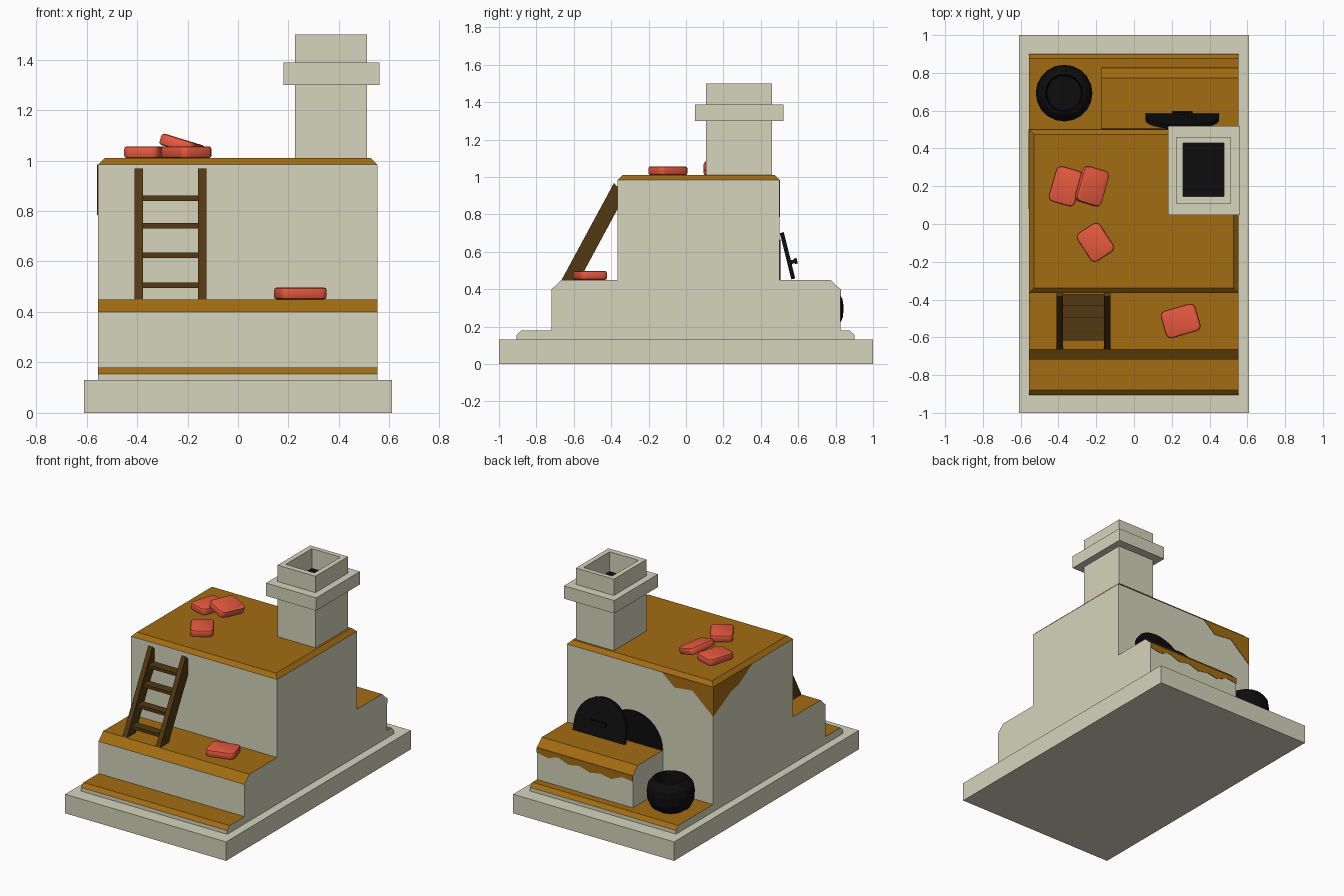
import bpy, bmesh, math
from mathutils import Vector, Matrix

if "Cube" in bpy.data.objects:
    bpy.data.objects.remove(bpy.data.objects["Cube"])


def mat(name, col):
    m = bpy.data.materials.new(name)
    m.diffuse_color = (*col, 1)
    m.use_nodes = True
    m.node_tree.nodes["Principled BSDF"].inputs["Base Color"].default_value = m.diffuse_color
    return m


PLASTER = mat("plaster", (0.66, 0.66, 0.51))
BROWN = mat("clay_brown", (0.36, 0.15, 0.006))
WOOD = mat("dark_wood", (0.085, 0.04, 0.006))
BLACK = mat("soot_black", (0.004, 0.004, 0.004))
RED = mat("red_cloth", (0.8, 0.1, 0.05))
X0, X1 = -0.555, 0.552


def finish(name, bm, *mats):
    bmesh.ops.recalc_face_normals(bm, faces=bm.faces[:])
    me = bpy.data.meshes.new(name)
    bm.to_mesh(me)
    bm.free()
    for m in mats:
        me.materials.append(m)
    ob = bpy.data.objects.new(name, me)
    bpy.context.collection.objects.link(ob)
    return ob


def prism_bm(pts, offset):
    bm = bmesh.new()
    f = bm.faces.new([bm.verts.new(p) for p in pts])
    ext = bmesh.ops.extrude_face_region(bm, geom=[f])
    verts = [g for g in ext["geom"] if isinstance(g, bmesh.types.BMVert)]
    bmesh.ops.translate(bm, verts=verts, vec=Vector(offset))
    if len(f.verts) and not any(len(e.link_faces) == 1 for e in f.edges):
        pass
    else:
        bm.faces.new(list(f.verts)) if not f.is_valid else None
    bmesh.ops.recalc_face_normals(bm, faces=bm.faces[:])
    return bm


def prism(name, pts, offset, m):
    return finish(name, prism_bm(pts, offset), m)


def box(name, x, y, z, m):
    return prism(name, [(x[0], y[0], z[0]), (x[1], y[0], z[0]), (x[1], y[1], z[0]), (x[0], y[1], z[0])],
                 (0, 0, z[1] - z[0]), m)


def two_tone(name, bm):
    # plaster walls, brown on everything facing upward
    bm.normal_update()
    for f in bm.faces:
        f.material_index = 1 if f.normal.z > 0.3 else 0
    return finish(name, bm, PLASTER, BROWN)


def arch(r, straight, n=16):
    pts = [(r, 0)] if straight else []
    pts += [(r * math.cos(math.pi * i / n), straight + r * math.sin(math.pi * i / n)) for i in range(n + 1)]
    return pts + ([(-r, 0)] if straight else [])


# plinth
box("plinth", (-0.61, 0.61), (-1, 1), (0, 0.13), PLASTER)

# stepped oven body, chamfered around the top
profile = [(-0.905, 0.13), (-0.905, 0.155), (-0.88, 0.18), (-0.718, 0.18), (-0.718, 0.40), (-0.665, 0.45),
           (-0.365, 0.45), (-0.365, 1.01), (0.5, 1.01), (0.5, 0.18), (0.875, 0.18), (0.9, 0.155), (0.9, 0.13)]
bm = prism_bm([(X0, y, z) for y, z in profile], (X1 - X0, 0, 0))
top = [e for e in bm.edges if all(v.co.z > 1.0 for v in e.verts)]
bmesh.ops.bevel(bm, geom=top, offset=0.026, segments=1, affect='EDGES', profile=0.5)
two_tone("oven_body", bm)

# rear hearth shelf
shelf = [(0.5, 0.18), (0.825, 0.18), (0.825, 0.40), (0.772, 0.45), (0.5, 0.45)]
two_tone("hearth_shelf", prism_bm([(-0.175, y, z) for y, z in shelf], (X1 + 0.175, 0, 0)))

# bare clay patches where plaster has fallen away
prism("rear_wall_patch", [(x, 0.5, z) for x, z in
      [(X0, 0.985), (-0.17, 0.985), (-0.265, 0.905), (-0.40, 0.92), (X0, 0.785)]], (0, 0.003, 0), BROWN)
prism("left_wall_patch", [(X0, y, z) for y, z in
      [(0.5, 0.985), (0.08, 0.985), (0.22, 0.90), (0.30, 0.885), (0.5, 0.785)]], (-0.003, 0, 0), BROWN)
drip = [0.365, 0.35, 0.375, 0.345, 0.36, 0.335, 0.35, 0.335, 0.37, 0.36]
edge = [(X1 - (X1 + 0.175) * i / 9, z) for i, z in enumerate(drip)]
prism("shelf_patch", [(x, 0.825, z) for x, z in [(-0.175, 0.40), (X1, 0.40)] + edge], (0, 0.003, 0), BROWN)

# oven mouth and its leaning lid
prism("oven_mouth", [(0.04 + x, 0.5, 0.45 + z) for x, z in arch(0.215, 0)], (0, 0.006, 0), BLACK)
lean = Matrix.Translation((0.255, 0.563, 0.452)) @ Matrix.Rotation(math.radians(14), 4, 'X')
lid = prism("oven_lid", [(x, 0, z) for x, z in arch(0.195, 0.06)], (0, 0.022, 0), BLACK)
lid.matrix_world = lean
for nm, x, y, z in [("lid_handle", (-0.055, 0.055), (0.04, 0.055), (0.075, 0.105)),
                    ("lid_handle_post_a", (-0.05, -0.03), (0.02, 0.042), (0.08, 0.10)),
                    ("lid_handle_post_b", (0.03, 0.05), (0.02, 0.042), (0.08, 0.10))]:
    box(nm, x, y, z, BLACK).matrix_world = lean

# cooking pot, turned profile with open mouth
rings = [(0.085, 0.18), (0.125, 0.205), (0.146, 0.25), (0.15, 0.305), (0.143, 0.35), (0.115, 0.385),
         (0.10, 0.39), (0.095, 0.37), (0.09, 0.25)]
bm = bmesh.new()
N = 20
loops = [[bm.verts.new((-0.37 + r * math.cos(2 * math.pi * i / N), 0.693 + r * math.sin(2 * math.pi * i / N), z))
          for i in range(N)] for r, z in rings]
for a, b in zip(loops, loops[1:]):
    for i in range(N):
        bm.faces.new([a[i], a[(i + 1) % N], b[(i + 1) % N], b[i]])
bm.faces.new(loops[0])
bm.faces.new(loops[-1])
finish("cooking_pot", bm, BLACK)


# chimney: rectangular tubes plus a collar
def tube(name, outer, inner, z):
    (ax, bx, ay, by), (cx, dx, cy, dy) = outer, inner
    box(name + "_left", (ax, cx), (ay, by), z, PLASTER)
    box(name + "_right", (dx, bx), (ay, by), z, PLASTER)
    box(name + "_front", (cx, dx), (ay, cy), z, PLASTER)
    box(name + "_back", (cx, dx), (dy, by), z, PLASTER)


stack, flue = (0.225, 0.512, 0.107, 0.46), (0.26, 0.477, 0.145, 0.428)
box("chimney_stack", stack[:2], stack[2:], (1.0, 1.36), PLASTER)
tube("chimney_top", stack, flue, (1.36, 1.5))
tube("chimney_collar", (0.18, 0.56, 0.047, 0.52), stack, (1.3, 1.388))
box("flue_soot", flue[:2], flue[2:], (1.355, 1.365), BLACK)

# ladder rails and rungs
rail = [(-0.665, 0.45), (-0.385, 0.968), (-0.365, 0.945), (-0.365, 0.83), (-0.57, 0.45)]
for nm, x in [("ladder_rail_left", -0.41), ("ladder_rail_right", -0.158)]:
    prism(nm, [(x, y, z) for y, z in rail], (0.033, 0, 0), WOOD)
for i, z in enumerate([0.505, 0.625, 0.742, 0.85]):
    y = -0.617 + (z - 0.45) * 0.54
    box(f"ladder_rung_{i + 1}", (-0.38, -0.155), (y - 0.03, y + 0.03), (z - 0.011, z + 0.011), WOOD)

# cushions: size, centre, turn, tilt
for i, (w, d, c, turn, tilt) in enumerate([
        (0.19, 0.15, (0.247, -0.513, 0.4735), 16, 0),
        (0.18, 0.145, (-0.204, -0.097, 1.033), -57, 0),
        (0.145, 0.195, (-0.362, 0.2, 1.033), -16, 0),
        (0.145, 0.195, (-0.222, 0.2, 1.061), -16, 17)]):
    bm = bmesh.new()
    bmesh.ops.create_cube(bm, size=1, matrix=Matrix.Diagonal((w, d, 0.047, 1)))
    up = [e for e in bm.edges if abs(e.verts[0].co.z - e.verts[1].co.z) > 0.01]
    bmesh.ops.bevel(bm, geom=up, offset=0.028, segments=3, affect='EDGES', profile=0.5)
    rim = [e for e in bm.edges if abs(e.verts[0].co.z - e.verts[1].co.z) < 0.001]
    bmesh.ops.bevel(bm, geom=rim, offset=0.011, segments=2, affect='EDGES', profile=0.5)
    ob = finish(f"cushion_{i + 1}", bm, RED)
    ob.matrix_world = (Matrix.Translation(c) @ Matrix.Rotation(math.radians(tilt), 4, 'Y')
                       @ Matrix.Rotation(math.radians(turn), 4, 'Z'))
    ob.data.shade_smooth()
    bpy.context.view_layer.objects.active = ob
    ob.select_set(True)
    bpy.ops.object.shade_smooth_by_angle(angle=math.radians(35))
    ob.select_set(False)
